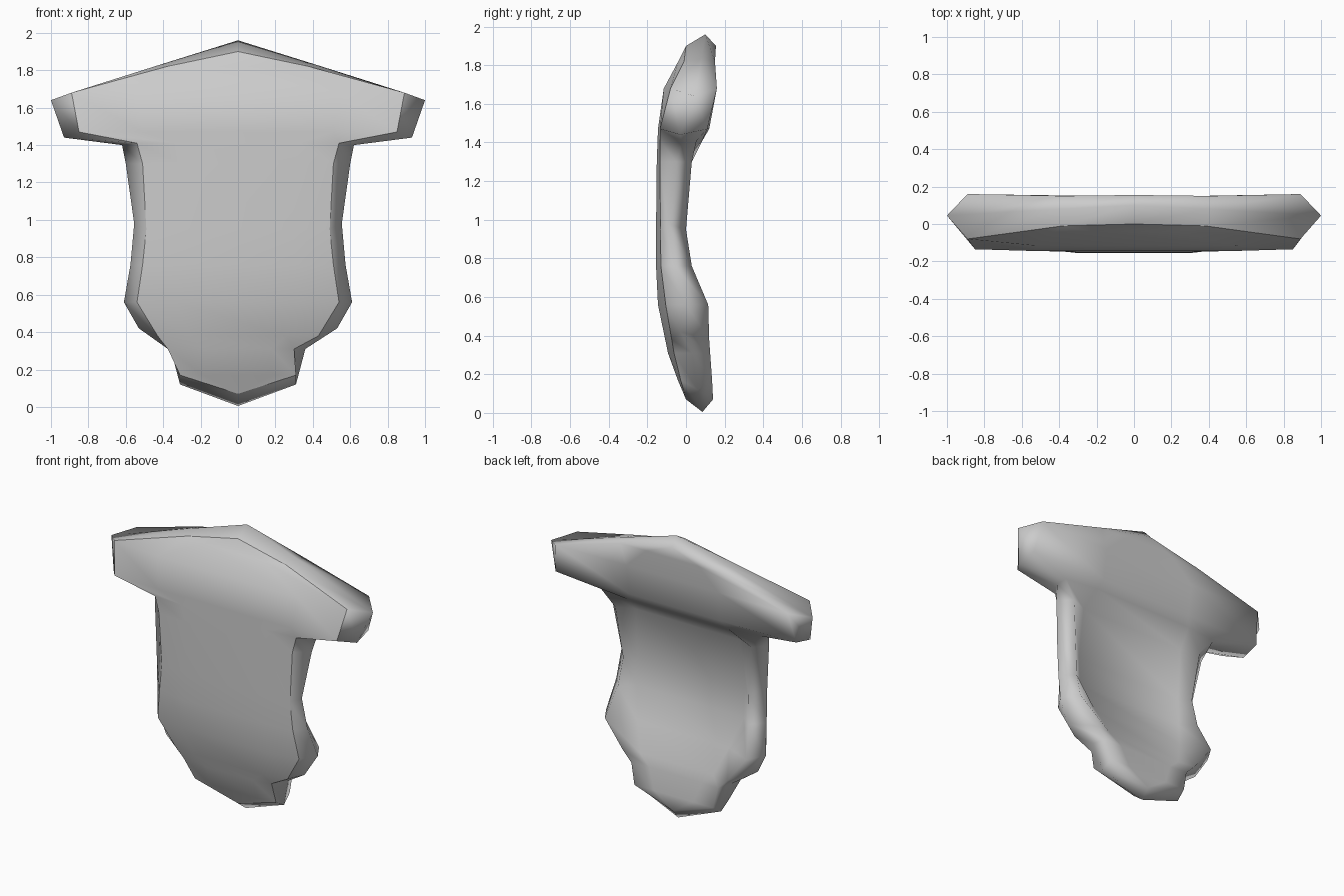
import bpy, bmesh

if "Cube" in bpy.data.objects:
    bpy.data.objects.remove(bpy.data.objects["Cube"])

# Front centre curve: (z, y, setback of the front outline), from top to bottom
FRONT = [(1.90, 0, 0), (1.82, -.04, .03), (1.68, -.115, .035), (1.47, -.145, .01),
         (1.20, -.155, .02), (.76, -.155, .025), (.56, -.145, .04),
         (.27, -.085, .03), (.07, 0, 0)]

# Half cross-sections: front x,z | ridge x,y,z | back x,y | hollow x,y
ROWS = [
    (0, 1.90, 0, .10, 1.96, 0, .155, 0, .155),
    (.38, 1.82, .40, .08, 1.835, .40, .15, .20, .15),
    (.89, 1.68, 1.0, .045, 1.64, .89, .16, .35, .15),
    (.85, 1.47, .93, -.03, 1.44, .92, .11, .35, .12),
    (.54, 1.41, .62, -.02, 1.40, .61, .055, .38, .085),
    (.51, 1.30, .60, -.05, 1.30, .52, .03, .40, -.02),
    (.49, .95, .555, -.095, .98, .48, 0, .41, -.055),
    (.51, .76, .575, -.06, .76, .50, .03, .41, -.045),
    (.54, .56, .61, 0, .56, .54, .115, .35, .03),
    (.43, .38, .53, -.03, .42, .40, .12, .28, .10),
    (.30, .31, .36, .03, .31, .33, .125, .20, .115),
    (.31, .17, .31, .06, .12, .30, .135, .15, .135),
    (0, .07, 0, .085, .005, 0, .14, 0, .14),
]


def front_at(z):
    for (z1, y1, s1), (z2, y2, s2) in zip(FRONT, FRONT[1:]):
        if z1 >= z >= z2:
            t = (z1 - z) / (z1 - z2)
            return y1 + (y2 - y1) * t, s1 + (s2 - s1) * t


bm = bmesh.new()
cache = {}


def vert(x, y, z):
    key = (round(x, 4), round(y, 4), round(z, 4))
    if key not in cache:
        cache[key] = bm.verts.new(key)
    return cache[key]


def ring(i):
    """Closed cross-section loop; the lower left notch is bridged in front."""
    fx, fz, mx, my, mz, bx, by, ix, iy = ROWS[i]
    y, setback = front_at(fz)
    left_x = .375 if i == 10 else fx
    half = [(fx * .6, y, fz), (fx, y + setback, fz), (mx, my, mz),
            (bx, by, fz), (ix, iy, fz)]
    right = [vert(*p) for p in half]
    half[1] = (left_x, y + setback, fz)
    return right + [vert(-px, py, pz) for px, py, pz in reversed(half)]


# Skin the plate between consecutive cross-sections
rings = [ring(i) for i in range(len(ROWS))]
for a, b in zip(rings, rings[1:]):
    for k in range(10):
        n = (k + 1) % 10
        corners = list(dict.fromkeys((a[k], a[n], b[n], b[k])))
        if len(corners) > 2 and not bm.faces.get(corners):
            bm.faces.new(corners)
bmesh.ops.recalc_face_normals(bm, faces=bm.faces)

# Smooth everywhere, with a crisp front outline
for face in bm.faces:
    face.smooth = True
for a, b in zip(rings, rings[1:]):
    for k in (1, 8):
        edge = bm.edges.get((a[k], b[k]))
        if edge:
            edge.smooth = False

mesh = bpy.data.meshes.new("chest_plate")
bm.to_mesh(mesh)
bm.free()
plate = bpy.data.objects.new("chest_plate", mesh)
bpy.context.collection.objects.link(plate)
